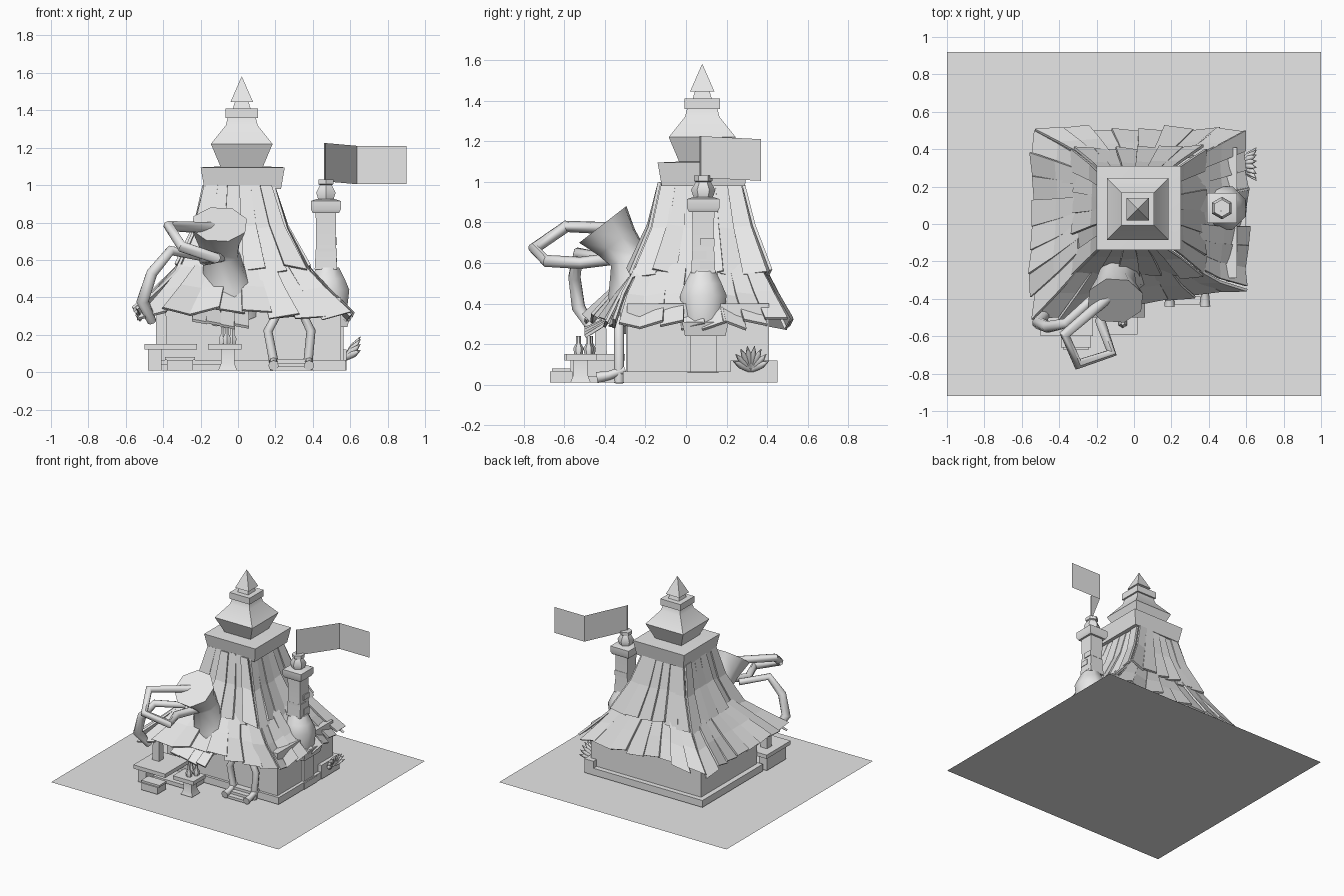
import bpy, bmesh, math, random
from mathutils import Vector

random.seed(4)
if "Cube" in bpy.data.objects:
    bpy.data.objects.remove(bpy.data.objects["Cube"])

grey = bpy.data.materials.new("plain grey")
grey.use_nodes = True
grey.diffuse_color = (0.8, 0.8, 0.8, 1)
grey.node_tree.nodes["Principled BSDF"].inputs["Base Color"].default_value = (0.8, 0.8, 0.8, 1)
smooth = []


def add(name, mesh, rounded=False):
    ob = bpy.data.objects.new(name, mesh)
    bpy.context.scene.collection.objects.link(ob)
    mesh.materials.clear()
    mesh.materials.append(grey)
    if rounded:
        smooth.append(ob)
    return ob


def build(name, verts, faces, rounded=False):
    mesh = bpy.data.meshes.new(name)
    mesh.from_pydata(verts, [], faces)
    bm = bmesh.new()
    bm.from_mesh(mesh)
    bmesh.ops.recalc_face_normals(bm, faces=bm.faces)
    bm.to_mesh(mesh)
    bm.free()
    return add(name, mesh, rounded)


def box(name, x0, x1, y0, y1, z0, z1):
    bm = bmesh.new()
    bmesh.ops.create_cube(bm, size=1)
    for v in bm.verts:
        v.co = ((x0 + x1) / 2 + v.co.x * (x1 - x0),
                (y0 + y1) / 2 + v.co.y * (y1 - y0),
                (z0 + z1) / 2 + v.co.z * (z1 - z0))
    mesh = bpy.data.meshes.new(name)
    bm.to_mesh(mesh)
    bm.free()
    return add(name, mesh)


def tower(name, x, y, profile, sides=4):
    """Stacked rings of (half width, height) with flat sides square to the axes."""
    verts, faces = [], []
    for half, z in profile:
        for i in range(sides):
            a = math.tau * (i + 0.5) / sides
            r = half / math.cos(math.pi / sides)
            verts.append((x + r * math.cos(a), y + r * math.sin(a), z))
    for k in range(len(profile) - 1):
        for i in range(sides):
            j = (i + 1) % sides
            b = k * sides
            faces.append((b + i, b + j, b + sides + j, b + sides + i))
    faces.append(tuple(range(sides)))
    faces.append(tuple(range(len(verts) - sides, len(verts))))
    return build(name, verts, faces, True)


def tube(name, points, radii):
    """Eight-sided pipe through the points; radii is one number or one per point."""
    if not isinstance(radii, (list, tuple)):
        radii = [radii] * len(points)
    cu = bpy.data.curves.new(name, "CURVE")
    cu.dimensions = "3D"
    cu.bevel_depth = 1
    cu.bevel_resolution = 2
    cu.use_fill_caps = True
    sp = cu.splines.new("POLY")
    sp.points.add(len(points) - 1)
    for p, co, r in zip(sp.points, points, radii):
        p.co = (*co, 1)
        p.radius = r
    helper = bpy.data.objects.new(name + "_path", cu)
    bpy.context.scene.collection.objects.link(helper)
    dg = bpy.context.evaluated_depsgraph_get()
    mesh = bpy.data.meshes.new_from_object(helper.evaluated_get(dg))
    bpy.data.objects.remove(helper)
    return add(name, mesh, True)


def plank_roof(name, levels, count, jitter):
    """Levels run top to bottom: (height, four corner points)."""
    verts, faces = [], []
    for side in range(4):
        for i in range(count):
            lift = random.uniform(0, jitter)
            drop = random.uniform(-jitter, jitter)
            twist = random.uniform(-jitter, jitter)
            base = len(verts)
            for k, (z, corners) in enumerate(levels):
                a, b = Vector(corners[side]), Vector(corners[(side + 1) % 4])
                out = Vector(((b - a).y, -(b - a).x)).normalized()
                f = k / (len(levels) - 1)
                for t, s in ((i - 0.06, 1), (i + 1.06, -1)):
                    p = a.lerp(b, min(1, max(0, t / count))) + out * (lift + s * twist * f * 0.5)
                    verts.append((p.x, p.y, z + f * (drop + s * twist)))
            for k in range(len(levels) - 1):
                q = base + 2 * k
                faces.append((q, q + 2, q + 3, q + 1))
    mesh = bpy.data.meshes.new(name)
    mesh.from_pydata(verts, [], faces)
    ob = add(name, mesh)
    mod = ob.modifiers.new("thickness", "SOLIDIFY")
    mod.thickness = 0.015
    mod.offset = -1


def rect(x0, x1, y0, y1):
    return [(x0, y0), (x1, y0), (x1, y1), (x0, y1)]


# Base sheet and house body
build("base_sheet", [(x, y, 0) for x, y in rect(-1, 1, -0.92, 0.92)], [(0, 1, 2, 3)])
box("foundation", -0.46, 0.575, -0.31, 0.45, 0.01, 0.065)
box("walls", -0.42, 0.55, -0.29, 0.41, 0.06, 0.4)

# Two tiers of shingled roof
plank_roof("upper_roof", [(1.0, rect(-0.17, 0.18, -0.12, 0.27)),
                          (0.78, rect(-0.22, 0.25, -0.17, 0.32)),
                          (0.55, rect(-0.32, 0.37, -0.27, 0.40))], 6, 0.02)
plank_roof("lower_roof", [(0.6, rect(-0.28, 0.33, -0.22, 0.36)),
                          (0.45, [(-0.41, -0.37), (0.46, -0.29), (0.46, 0.43), (-0.40, 0.43)]),
                          (0.31, [(-0.54, -0.51), (0.6, -0.33), (0.59, 0.5), (-0.53, 0.5)])], 8, 0.022)

# Spire
tower("spire_collar", 0.025, 0.085, [(0.205, 0.98), (0.225, 1.095), (0.11, 1.1)])
tower("spire_body", 0.02, 0.08, [(0.11, 1.09), (0.165, 1.22), (0.085, 1.32), (0.075, 1.36)])
tower("spire_plate", 0.02, 0.08, [(0.088, 1.36), (0.088, 1.41)])
tower("spire_neck", 0.02, 0.08, [(0.05, 1.4), (0.035, 1.45)])
tower("spire_tip", 0.02, 0.08, [(0.06, 1.445), (0.001, 1.58)])

# Chimney
cx, cy = 0.47, 0.085
tower("chimney_foot", 0.5, cy, [(0.08, 0.01), (0.08, 0.06), (0.065, 0.065), (0.065, 0.25)])
tower("chimney_shelf", 0.485, cy + 0.01, [(0.1, 0.24), (0.115, 0.31)])
tower("chimney_bulb", 0.48, cy, [(0.1, 0.31), (0.115, 0.44), (0.09, 0.5), (0.06, 0.56)], 8)
tower("chimney_shaft", cx, cy, [(0.06, 0.55), (0.052, 0.7), (0.055, 0.86)])
tower("chimney_cap", cx, cy, [(0.07, 0.85), (0.08, 0.87), (0.08, 0.915), (0.05, 0.925)])
tower("chimney_pot", cx, cy, [(0.04, 0.92), (0.052, 0.96), (0.032, 1.0), (0.04, 1.005), (0.04, 1.03)], 6)
for i, z in enumerate((0.57, 0.62, 0.68)):
    dy = 0.02 * (-1) ** i
    box("chimney_brick", 0.42, 0.53, cy - 0.035 + dy, cy + 0.035 + dy, z, z + 0.04)

# Folded flag on a thin pole
path = [(0.465, 0.07, 1.225), (0.635, 0.37, 1.21), (0.9, 0.37, 1.21)]
build("flag", path + [(x, y, z - 0.205) for x, y, z in path], [(0, 1, 4, 3), (1, 2, 5, 4)])
tube("flag_pole", [(0.465, 0.07, 1.0), (0.465, 0.07, 1.225)], 0.004)

# Funnel on the front roof, its swollen neck and the two bent pipes
tube("funnel", [(-0.03, -0.2, 0.3), (-0.06, -0.25, 0.46), (-0.09, -0.28, 0.62), (-0.1, -0.34, 0.7),
                (-0.1, -0.41, 0.79)], [0.16, 0.14, 0.1, 0.115, 0.155])
tube("upper_pipe", [(-0.1, -0.36, 0.77), (-0.37, -0.59, 0.78), (-0.30, -0.75, 0.67),
                    (-0.12, -0.69, 0.61), (-0.18, -0.52, 0.6), (-0.08, -0.36, 0.62)], 0.03)
tube("lower_pipe", [(-0.2, -0.38, 0.62), (-0.36, -0.53, 0.65), (-0.46, -0.55, 0.53),
                    (-0.51, -0.53, 0.38), (-0.46, -0.46, 0.27)], [0.025, 0.028, 0.032, 0.035, 0.025])

# Doorway: bent arch, door, runners and steps
tube("door_arch", [(0.2, -0.33, 0.01), (0.16, -0.33, 0.22), (0.21, -0.33, 0.31), (0.34, -0.33, 0.32),
                   (0.39, -0.33, 0.22), (0.37, -0.33, 0.01)], 0.025)
box("door", 0.19, 0.37, -0.297, -0.288, 0.06, 0.3)
for x in (0.19, 0.38):
    tube("step_runner", [(x, -0.3, 0.075), (x, -0.38, 0.045), (x, -0.44, 0.035)], [0.02, 0.022, 0.028])
for i in range(3):
    box("step", 0.19, 0.38, -0.43 + 0.04 * i, -0.3, 0.01, 0.03 + 0.02 * i)

# Porch: two tables, crate, post, bottles and awning
box("porch_floor", -0.44, -0.08, -0.48, -0.3, 0.01, 0.04)
box("long_table_top", -0.5, -0.22, -0.6, -0.3, 0.12, 0.15)
box("long_table_leg", -0.48, -0.41, -0.57, -0.33, 0.01, 0.12)
box("crate", -0.38, -0.24, -0.67, -0.56, 0.01, 0.065)
box("crate_lid", -0.39, -0.23, -0.66, -0.57, 0.065, 0.08)
tower("porch_post", -0.41, -0.42, [(0.03, 0.14), (0.025, 0.36)])
box("small_table_top", -0.16, 0.02, -0.59, -0.44, 0.12, 0.15)
tower("small_table_leg", -0.055, -0.52, [(0.05, 0.01), (0.035, 0.05), (0.035, 0.12)])
for x, y in ((-0.06, -0.53), (-0.03, -0.48), (-0.08, -0.47)):
    tower("bottle", x, y, [(0.018, 0.15), (0.022, 0.18), (0.01, 0.205), (0.01, 0.24)], 6)
for i in range(4):
    x, z = -0.24 + 0.075 * i, random.uniform(0.24, 0.27)
    awning = build("awning_plank", [(x, -0.3, 0.37), (x + 0.07, -0.3, 0.37),
                                    (x + 0.075, -0.5, z), (x - 0.005, -0.5, z + 0.015)], [(0, 1, 2, 3)])
    awning.modifiers.new("thickness", "SOLIDIFY").thickness = 0.015

# Planter with pointed leaves
box("planter", 0.5, 0.58, 0.22, 0.45, 0.01, 0.12)
for i in range(8):
    a = -1.4 + 0.4 * i
    root = Vector((0.57, 0.32, 0.07))
    way = Vector((0.08, 0.085 * math.sin(a), 0.03 + 0.085 * math.cos(a)))
    tube("leaf", [root, root + way * 0.6, root + way * 1.05], [0.012, 0.019, 0.002])

# Soft shading with crisp edges on the turned and bent parts
bpy.ops.object.select_all(action="DESELECT")
for ob in smooth:
    ob.select_set(True)
bpy.context.view_layer.objects.active = smooth[0]
bpy.ops.object.shade_smooth_by_angle(angle=math.radians(50))
